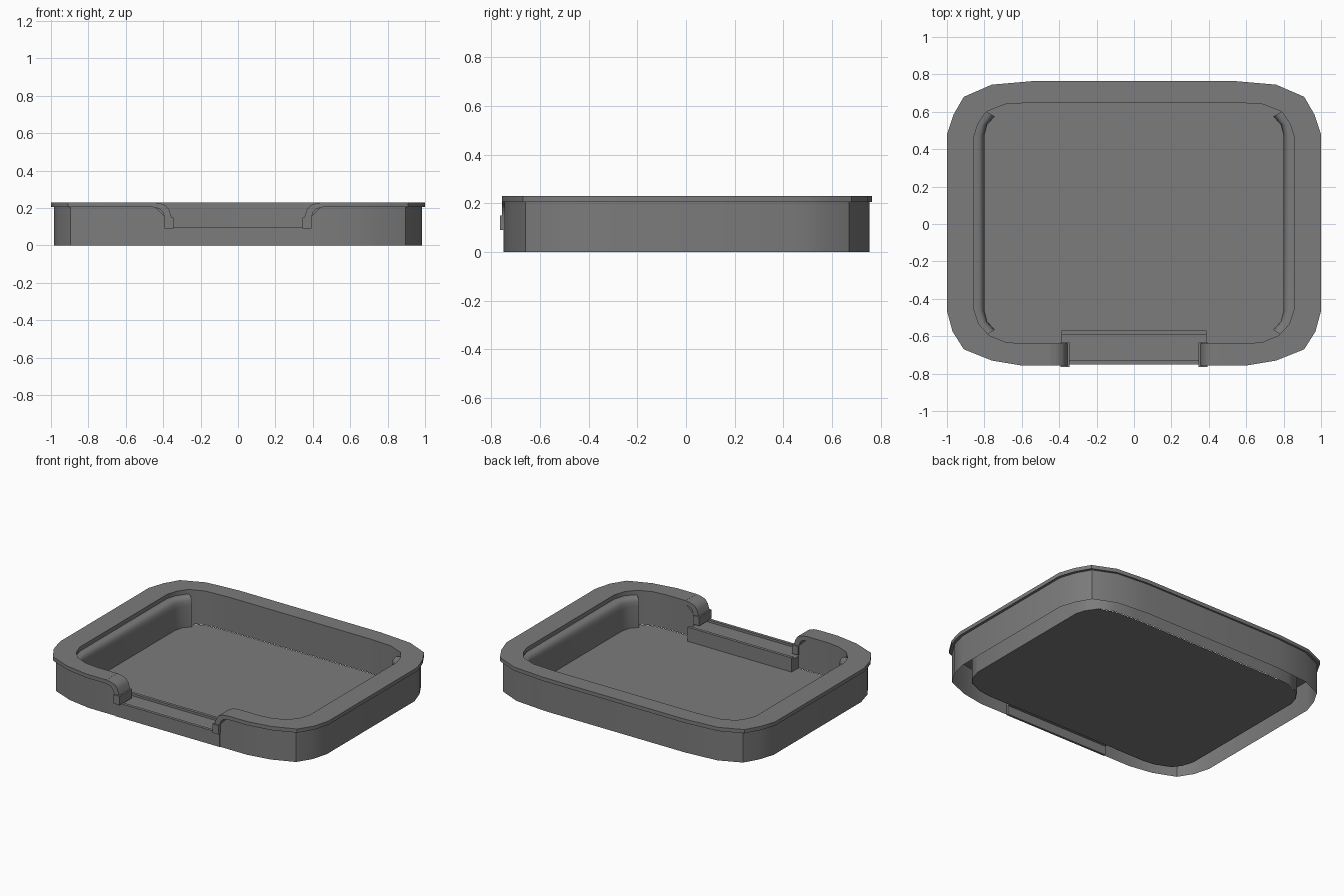
import bpy, bmesh, math

if "Cube" in bpy.data.objects:
    bpy.data.objects.remove(bpy.data.objects["Cube"])

gray = bpy.data.materials.new("plain_gray")
gray.diffuse_color = (0.2, 0.2, 0.2, 1)
gray.use_nodes = True
gray.node_tree.nodes["Principled BSDF"].inputs["Base Color"].default_value = gray.diffuse_color


def make(name, verts, faces, smooth=True):
    me = bpy.data.meshes.new(name)
    me.from_pydata(verts, [], faces)
    bm = bmesh.new()
    bm.from_mesh(me)
    bmesh.ops.recalc_face_normals(bm, faces=bm.faces)
    bm.to_mesh(me)
    bm.free()
    me.materials.append(gray)
    ob = bpy.data.objects.new(name, me)
    bpy.context.collection.objects.link(ob)
    if smooth:
        bpy.ops.object.select_all(action='DESELECT')
        ob.select_set(True)
        bpy.context.view_layer.objects.active = ob
        bpy.ops.object.shade_smooth_by_angle(angle=math.radians(35))
    return ob


def sweep(name, sections, solid=True, smooth=True):
    """Join equal-length cross-sections; solid closes each section and caps the ends."""
    n = len(sections[0])
    verts = [p for s in sections for p in s]
    faces = []
    for i in range(len(sections) - 1):
        for j in range(n if solid else n - 1):
            k = (j + 1) % n
            faces.append((i * n + j, i * n + k, (i + 1) * n + k, (i + 1) * n + j))
    if solid:
        faces.append(tuple(range(n)))
        faces.append(tuple(range(len(verts) - n, len(verts))))
    return make(name, verts, faces, smooth)


def both(half):
    return half + [(-x, y) for x, y in reversed(half)]


# Plan outlines, right half from the front gap round to the back
OUT = both([(.45, -.757), (.60, -.757), (.76, -.73), (.91, -.67), (.97, -.575), (1, -.465),
            (1, .48), (.965, .585), (.91, .68), (.76, .745), (.53, .765)])
INN = both([(.45, -.64), (.60, -.64), (.69, -.63), (.775, -.595), (.83, -.535), (.855, -.46),
            (.855, .47), (.835, .535), (.79, .60), (.69, .64), (.53, .65)])

# Flat top rim
sweep("top_rim", [[(a, b, .23), (c, d, .23), (c, d, .205), (a, b, .205)]
                  for (a, b), (c, d) in zip(OUT, INN)])


# Outer and inner walls, hollow between, dropping at the front gap
def wall(name, path):
    s = path[0][1]
    pts = [(.388, s, .15)] + [(x, y, .207) for x, y in path] + [(-.388, s, .15)]
    sweep(name, [[(x, y, 0), (x, y, z)] for x, y, z in pts], solid=False)


wall("outer_wall", [(x * .983, y * .985) for x, y in OUT])
wall("inner_wall", [(x * 1.004, y * 1.004) for x, y in INN])

# Basin floor
make("basin_floor", [(x, y, 0) for x, y in INN], [tuple(range(len(INN)))], False)

# Rounded liners along both side walls
back = [(.835, -.595), (.79, -.595), (.835, -.535), (.857, -.46), (.857, .47), (.837, .535), (.79, .60)][1:]
face = [(.745, -.565), (.785, -.52), (.80, -.46), (.80, .47), (.785, .53), (.745, .575)]
PROF = [(0, 0), (0, .2), (.5, .2), (.75, .192), (.92, .175), (1, .145), (1, 0)]
for side, sx in (("right", 1), ("left", -1)):
    sweep(side + "_liner", [[(sx * (a + (c - a) * t), b + (d - b) * t, z) for t, z in PROF]
                            for (a, b), (c, d) in zip(back, face)])

# Low sill with a shallow channel across the front gap
SILL = [(-.57, 0), (-.57, .095), (-.59, .095), (-.59, .08), (-.73, .08), (-.73, .095),
        (-.75, .095), (-.75, 0), (-.735, 0), (-.735, .06), (-.64, .06), (-.64, 0)]
sweep("front_sill", [[(x, y, z) for y, z in SILL] for x in (-.388, .388)], smooth=False)

# Rim ends that curve down to the sill
ARM = [(.455, .23), (.42, .226), (.385, .213), (.368, .19), (.355, .15), (.345, .15), (.345, .09),
       (.392, .09), (.392, .15), (.402, .178), (.42, .196), (.455, .205)]
for side, sx in (("right", 1), ("left", -1)):
    arm = sweep(side + "_rim_end", [[(sx * x, y, z) for x, z in ARM] for y in (-.757, -.64)])
    # small post sleeve at the foot of the rim end
    post = [(.345, .09), (.345, .15), (.392, .15), (.392, .09)]
    sweep(side + "_end_post", [[(sx * x, y, z) for x, z in post] for y in (-.765, -.633)], smooth=False)
